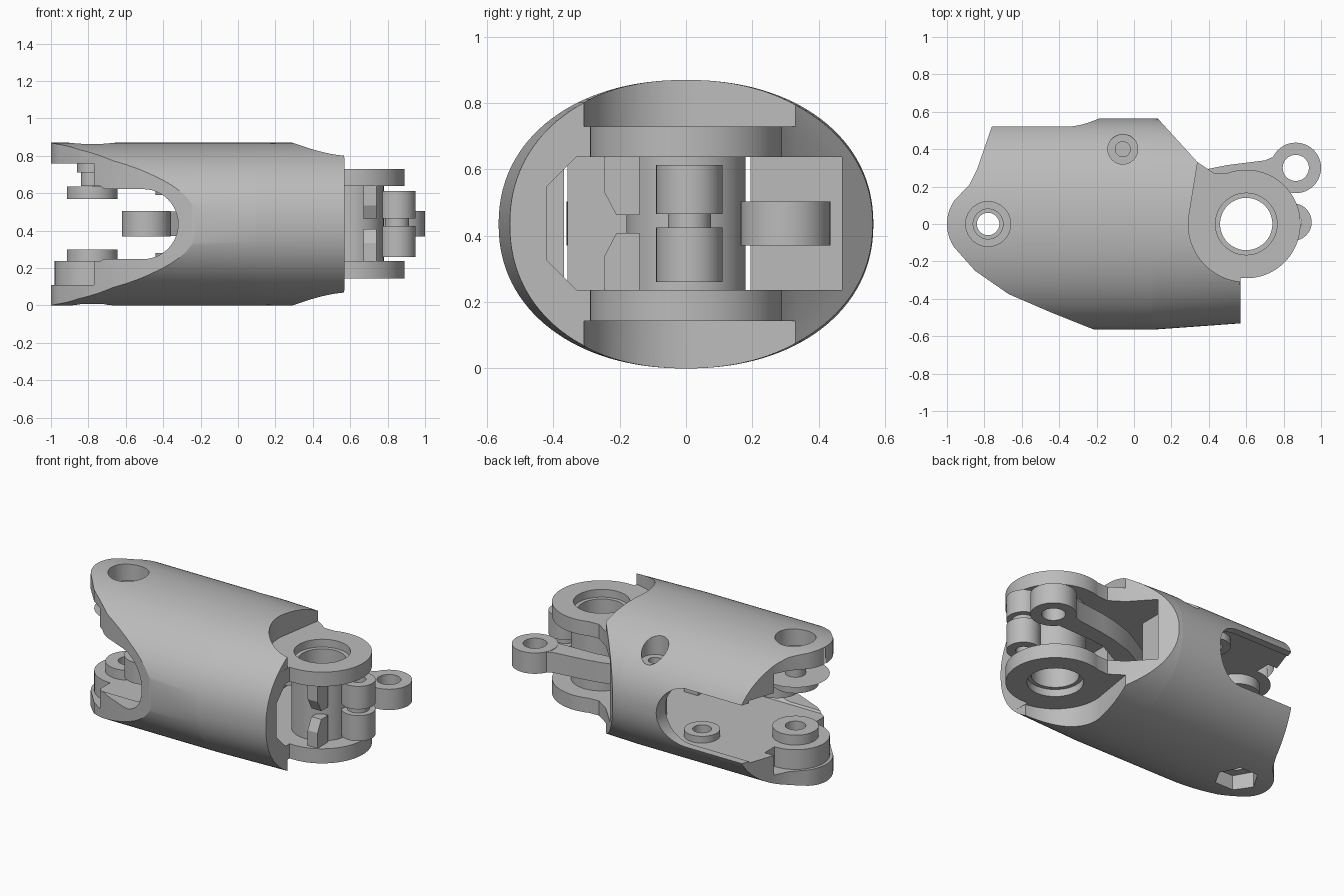
import bpy, bmesh
from math import sin, cos, pi, radians, copysign

cube = bpy.data.objects.get("Cube")
if cube:
    bpy.data.objects.remove(cube, do_unlink=True)

grey = bpy.data.materials.new("plain_grey")
grey.use_nodes = True
GREY = (0.5, 0.5, 0.5, 1)
grey.diffuse_color = GREY
grey.node_tree.nodes["Principled BSDF"].inputs["Base Color"].default_value = GREY


def sweep(name, points, offset):
    """Closed solid from a loop of 3D points pushed along an offset."""
    mesh = bpy.data.meshes.new(name)
    bm = bmesh.new()
    face = bm.faces.new([bm.verts.new(p) for p in points])
    new = bmesh.ops.extrude_face_region(bm, geom=[face])["geom"]
    bmesh.ops.translate(bm, vec=offset, verts=[v for v in new if isinstance(v, bmesh.types.BMVert)])
    bmesh.ops.recalc_face_normals(bm, faces=bm.faces)
    bm.to_mesh(mesh)
    bm.free()
    mesh.materials.append(grey)
    obj = bpy.data.objects.new(name, mesh)
    bpy.context.collection.objects.link(obj)
    return obj


def plan(name, outline, z0, z1):
    return sweep(name, [(x, y, z0) for x, y in outline], (0, 0, z1 - z0))


def arc(cx, cy, r, a0, a1, n=32):
    steps = [radians(a0 + (a1 - a0) * i / n) for i in range(n + 1)]
    return [(cx + r * cos(a), cy + r * sin(a)) for a in steps]


def disc(name, cx, cy, r, z0, z1, sides=48):
    return plan(name, arc(cx, cy, r, 0, 360, sides)[:-1], z0, z1)


def box(name, x0, x1, y0, y1, z0, z1):
    return plan(name, [(x0, y0), (x1, y0), (x1, y1), (x0, y1)], z0, z1)


def combine(obj, other, mode="DIFFERENCE"):
    """Apply a boolean and discard the helper."""
    mod = obj.modifiers.new("bool", "BOOLEAN")
    mod.operation, mod.solver, mod.object = mode, "EXACT", other
    bpy.context.view_layer.objects.active = obj
    bpy.ops.object.modifier_apply(modifier=mod.name)
    bpy.data.objects.remove(other, do_unlink=True)


MID = 0.435
TAIL, HEAD, PIVOT = (-0.78, 0), (0.6, 0), (-0.335, 0.315)

# Body: oval tube, slightly narrowed towards the head
def oval(x, width):
    p = 2 / 2.15
    ring = [2 * pi * i / 128 for i in range(128)]
    return [(x, copysign(abs(cos(t)) ** p, cos(t)) * width,
             MID + copysign(abs(sin(t)) ** p, sin(t)) * MID) for t in ring]

body = sweep("body_shell", oval(-1.2, 0.565), (1.3, 0, 0))
nose = sweep("nose", oval(0.1, 0.565), (1.1, 0, 0))
for v in nose.data.vertices:
    if v.co.x > 1:
        v.co.y *= 0.86
combine(body, nose, "UNION")

# Trim the tube to the plan outline
outline = (arc(*TAIL, 0.22, 145, 215, 16)
           + [(-0.85, -0.25), (-0.67, -0.375), (-0.45, -0.47), (-0.25, -0.55), (-0.12, -0.6), (0.0, -0.7),
              (0.57, -0.7)]
           + arc(*HEAD, 0.29, -96, 110, 48)
           + [(0.43, 0.27), (0.34, 0.33), (0.14, 0.55), (0.0, 0.7), (-0.72, 0.7), (-0.75, 0.55),
              (-0.84, 0.29), (-0.88, 0.21)])
combine(body, plan("trim", outline, -0.2, 1.1), "INTERSECT")

# Clearance above and below the head plates
clear = [(1.3, 0.6), (0.38, 0.6), (0.34, 0.33)] + arc(*HEAD, 0.31, 175, 264, 24) + [(0.575, -0.6), (1.3, -0.6)]
for z0, z1 in ((0.73, 1.2), (-0.3, 0.143)):
    combine(body, plan("clear", clear, z0, z1))

# Inner channel with two chamfered corners, and rounded slots in both sides
channel = [(-0.33, 0.237), (0.47, 0.237), (0.47, 0.638), (-0.33, 0.638), (-0.42, 0.548), (-0.42, 0.327)]
combine(body, sweep("channel", [(-1.3, y, z) for y, z in channel], (2.6, 0, 0)))
for end, reach in ((-0.507, -1), (-0.37, 1)):
    slot = [(-1.3, 0.248)] + arc(end, MID, 0.187, -90, 90, 24) + [(-1.3, 0.622)]
    combine(body, sweep("slot", [(x, 0.05 * reach, z) for x, z in slot], (0, reach, 0)))

# Tail ledge around the round pads
ledge = box("ledge", -1.3, -0.77, -0.9, 0.3, 0.11, 0.76)
combine(ledge, disc("pad", *TAIL, 0.2, 0, 0.25))
combine(ledge, disc("pad", *TAIL, 0.2, 0.62, 1))
combine(body, ledge)

# Pin holes, counterbores and the hexagonal nut pocket
for hole in ((*TAIL, 0.06, -1, 2), (*TAIL, 0.12, 0.76, 2), (*TAIL, 0.08, 0.71, 1),
             (*HEAD, 0.14, -1, 2), (*HEAD, 0.165, 0.68, 2), (*HEAD, 0.165, -1, 0.19),
             (*PIVOT, 0.055, 0.16, 0.71), (-0.06, 0.4, 0.08, 0.68, 2), (-0.06, 0.4, 0.04, 0.3, 1)):
    combine(body, disc("hole", *hole))
combine(body, disc("nut", *TAIL, 0.13, -1, 0.1, 6))

# Bored washers on the pads, mirrored about the middle height
rings = []
for name, centre, r, bore, z0, z1 in (("tail_washer", TAIL, 0.135, 0.06, 0.235, 0.3),
                                      ("pivot_washer", PIVOT, 0.105, 0.055, 0.225, 0.28)):
    for side, lo, hi in (("lower", z0, z1), ("upper", 2 * MID - z1, 2 * MID - z0)):
        ring = disc(f"{name}_{side}", *centre, r, lo, hi)
        combine(ring, disc("bore", *centre, bore, 0, 1))
        rings.append(ring)

# Webs inside the channel
webs = [box("inner_web_" + name, 0.0, 0.1, y0, y1, 0.22, 0.65)
        for name, y0, y1 in (("outer", -0.44, -0.368), ("front", -0.358, -0.12), ("back", 0.195, 0.49))]

# Barrel and split knuckle between the head plates
barrel = disc("head_barrel", *HEAD, 0.18, 0.225, 0.65)
combine(barrel, disc("bore", *HEAD, 0.14, 0, 1))
knuckles = []
for name, r, z0, z1 in (("knuckle_lower", 0.1, 0.26, 0.425), ("knuckle_upper", 0.1, 0.465, 0.613),
                        ("knuckle_sleeve", 0.065, 0.41, 0.48)):
    part = disc(name, 0.85, 0.01, r, z0, z1)
    combine(part, disc("bore", 0.85, 0.01, 0.045, 0, 1))
    knuckles.append(part)

# Tapered fins on the front of the barrel
fins = []
for name, s in (("fin_upper", 1), ("fin_lower", -1)):
    side = [(-0.14, 0.027), (-0.21, 0.027), (-0.248, 0.1), (-0.248, 0.21), (-0.14, 0.21)]
    fins.append(sweep(name, [(0.67, y, MID + s * z) for y, z in side], (0.07, 0, 0)))

# Long link running diagonally through the channel, with an eye at each end
link = plan("link_bar", [(0.84, 0.4), (0.77, 0.37), (0.7, 0.34), (0.5, 0.315), (0.4, 0.295), (0.25, 0.25),
                         (-0.5, -0.17), (-0.46, -0.28), (0.3, 0.145), (0.4, 0.195), (0.5, 0.21),
                         (0.84, 0.22)], 0.372, 0.502)
for x, y, r, bore in ((0.865, 0.3, 0.135, 0.07), (-0.49, -0.23, 0.13, 0.065)):
    combine(link, disc("eye", x, y, r, 0.37, 0.504), "UNION")
    combine(link, disc("bore", x, y, bore, 0, 1))

# Smooth curved walls while keeping edges crisp
bpy.ops.object.select_all(action="DESELECT")
for obj in [body, barrel, link] + knuckles + fins + webs + rings:
    obj.select_set(True)
bpy.context.view_layer.objects.active = body
bpy.ops.object.shade_smooth_by_angle(angle=radians(25))
